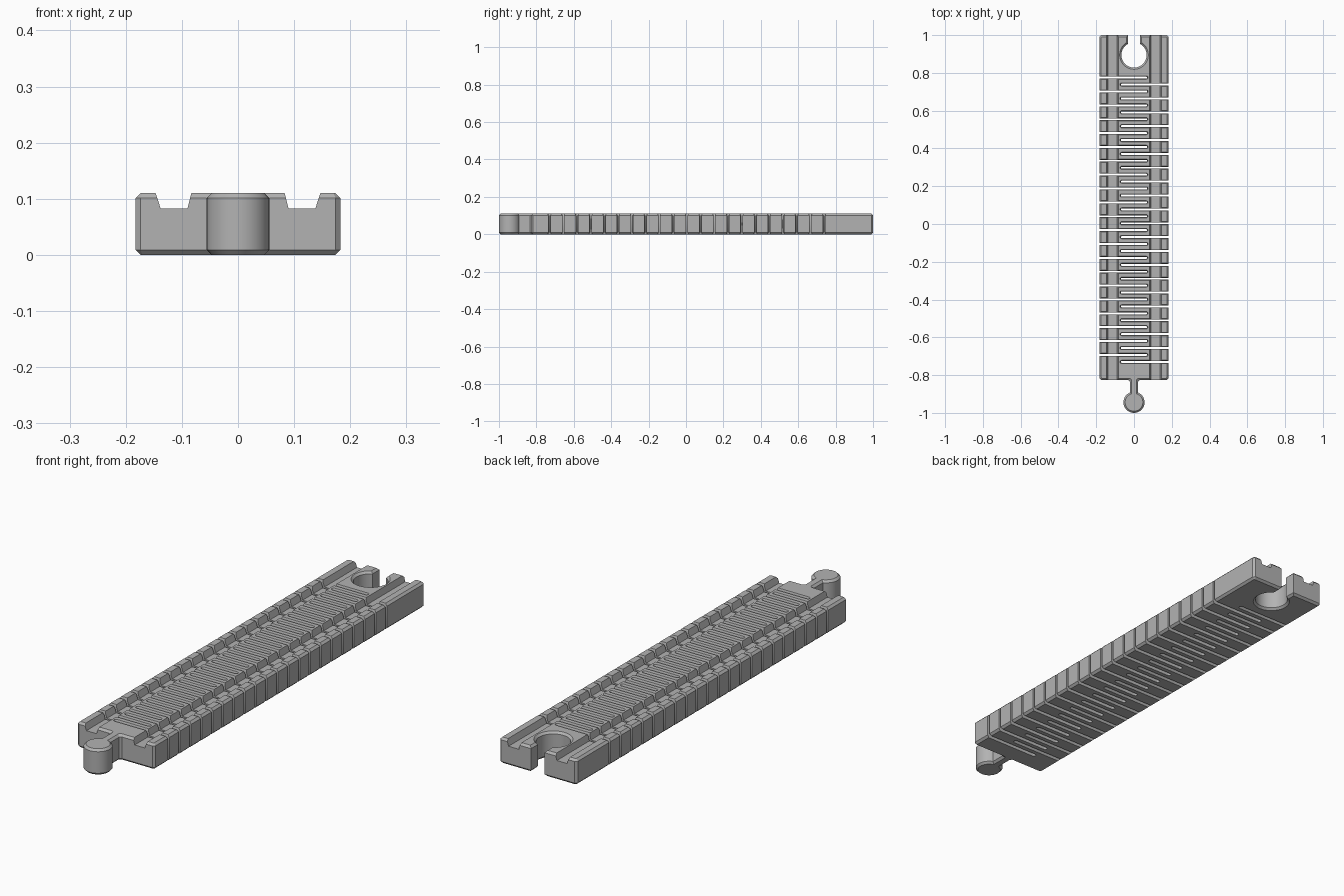
import bpy, bmesh
from math import sin, cos, asin, pi

cube = bpy.data.objects.get("Cube")
if cube:
    bpy.data.objects.remove(cube, do_unlink=True)

# Main sizes
HALF_W, FRONT, BACK, HEIGHT = 0.183, -0.826, 1.0, 0.11
CHAMFER = 0.009
PITCH, SLITS, SLIT_HALF, SLIT_TIP = 0.0734, 21, 0.005, -0.07
PEG_Y, PEG_R, NECK = -0.944, 0.056, 0.022
SOCKET_Y, SOCKET_R, MOUTH = 0.895, 0.067, 0.032

grey = bpy.data.materials.new("track grey")
grey.use_nodes = True
colour = (0.45, 0.45, 0.45, 1)
grey.diffuse_color = colour
grey.node_tree.nodes["Principled BSDF"].inputs["Base Color"].default_value = colour


def arc(cx, cy, r, start, end, steps):
    return [(cx + r * cos(start + (end - start) * i / steps),
             cy + r * sin(start + (end - start) * i / steps)) for i in range(steps + 1)]


def side_slits(w, first, d):
    """Right-hand edge, going up, with round-ended slits running inward."""
    h = SLIT_HALF + 0.45 * d
    points = []
    for k in range(SLITS):
        y = first + k * PITCH
        points += [(w, y - h)]
        points += arc(SLIT_TIP + SLIT_HALF, y, h, 1.5 * pi, 0.5 * pi, 6)
        points += [(w, y + h)]
    return points


def outline(d):
    """Plan of the whole track, drawn in by d, anticlockwise."""
    w, front, back = HALF_W - d, FRONT + d, BACK - d
    c = CHAMFER - 0.59 * d
    # coupling peg on its neck
    n, r = NECK - d, PEG_R - d
    a = asin(n / r)
    points = [(-w, front + c), (-w + c, front), (-n - 0.008, front), (-n, front - 0.008)]
    points += arc(0, PEG_Y, r, pi / 2 + a, pi * 2.5 - a, 40)
    points += [(n, front - 0.008), (n + 0.008, front), (w - c, front), (w, front + c)]
    # slits from the right
    points += side_slits(w, -0.730, d)
    # socket in the back end
    m, r = MOUTH + d, SOCKET_R + d
    a = asin(m / r)
    points += [(w, back - c), (w - c, back), (m, back)]
    points += arc(0, SOCKET_Y, r, pi / 2 - a, -1.5 * pi + a, 40)
    points += [(-m, back), (-w + c, back), (-w, back - c)]
    # slits from the left, interleaved with the others
    left = side_slits(w, -0.693, d)
    points += [(-x, y) for x, y in reversed(left)]
    return points


def make_object(name, loops):
    """Skin a stack of matching closed loops and cap both ends."""
    bm = bmesh.new()
    rings = [[bm.verts.new(p) for p in loop] for loop in loops]
    count = len(rings[0])
    for low, high in zip(rings, rings[1:]):
        for i in range(count):
            j = (i + 1) % count
            bm.faces.new((low[i], low[j], high[j], high[i]))
    bm.faces.new(rings[0][::-1])
    bm.faces.new(rings[-1])
    bmesh.ops.recalc_face_normals(bm, faces=bm.faces)
    mesh = bpy.data.meshes.new(name)
    bm.to_mesh(mesh)
    bm.free()
    mesh.materials.append(grey)
    obj = bpy.data.objects.new(name, mesh)
    bpy.context.collection.objects.link(obj)
    return obj


# Track body with chamfered rims
layers = [(CHAMFER, 0), (0, CHAMFER), (0, HEIGHT - CHAMFER), (CHAMFER, HEIGHT)]
track = make_object("track_body", [[(x, y, z) for x, y in outline(d)] for d, z in layers])

# Two wheel grooves with sloping walls
bpy.context.view_layer.objects.active = track
track.select_set(True)
for side, name in ((-1, "left"), (1, "right")):
    profile = [(0.079, 0.126), (0.090, 0.083), (0.138, 0.083), (0.152, 0.126)]
    cutter = make_object(name + "_groove_cutter",
                         [[(side * x, y, z) for x, z in profile] for y in (-1.2, 1.2)])
    cutter.hide_render = True
    cut = track.modifiers.new(name + "_groove", 'BOOLEAN')
    cut.operation, cut.solver, cut.object = 'DIFFERENCE', 'EXACT', cutter
    bpy.ops.object.modifier_apply(modifier=cut.name)
    bpy.data.objects.remove(cutter, do_unlink=True)

bpy.ops.object.shade_smooth_by_angle(angle=0.5)
